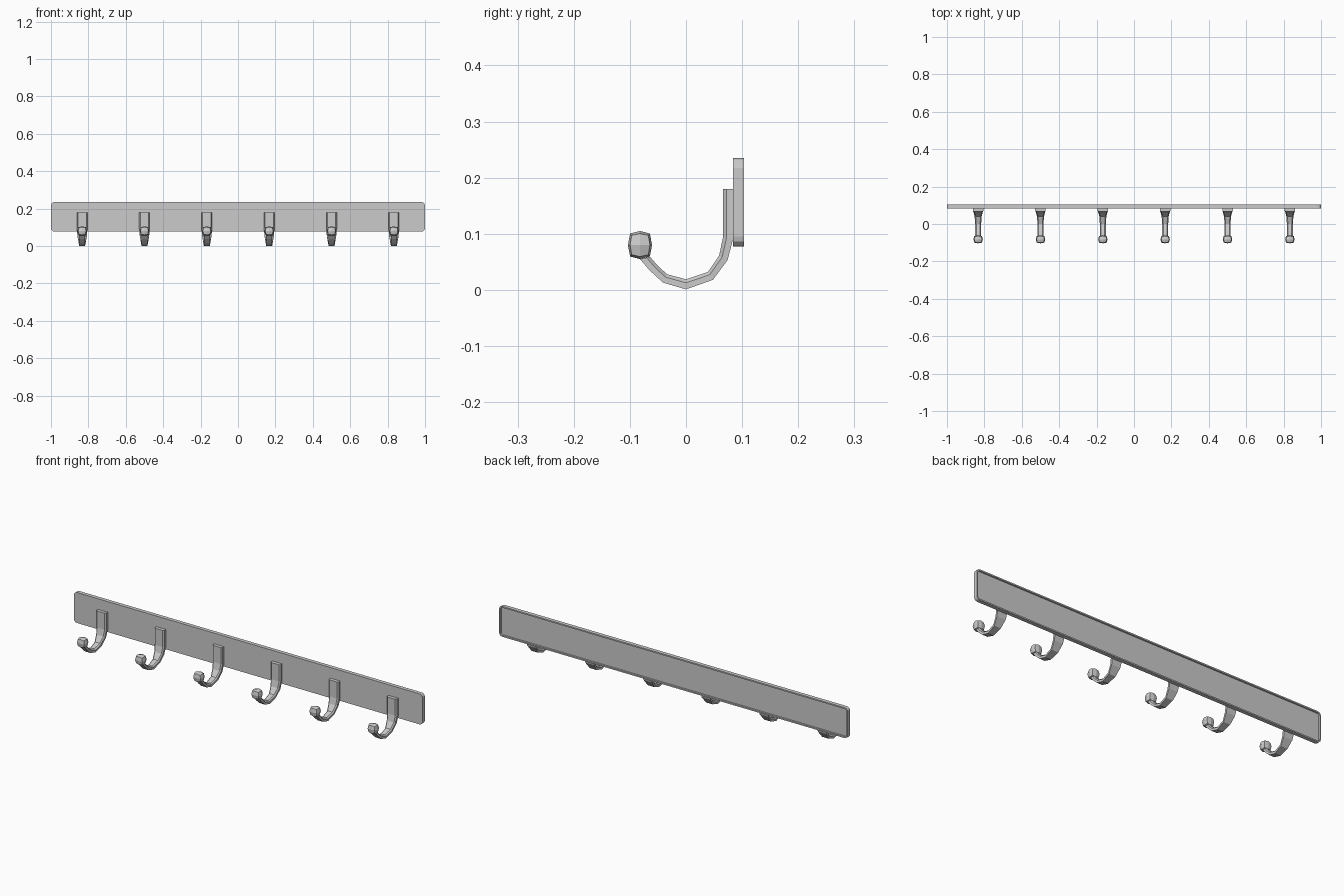
import bpy, bmesh
from mathutils import Vector

if "Cube" in bpy.data.objects:
    bpy.data.objects.remove(bpy.data.objects["Cube"])


def make_object(name, bm):
    bmesh.ops.recalc_face_normals(bm, faces=bm.faces)
    mesh = bpy.data.meshes.new(name)
    bm.to_mesh(mesh)
    bm.free()
    obj = bpy.data.objects.new(name, mesh)
    bpy.context.collection.objects.link(obj)
    return obj


# Wall board: rounded corners and a shallow recess in the back
def build_board():
    bm = bmesh.new()
    bmesh.ops.create_cube(bm, size=1)
    for v in bm.verts:
        v.co = Vector((v.co.x * 2, 0.0935 + v.co.y * 0.02, 0.156 + v.co.z * 0.158))
    corners = [e for e in bm.edges if abs(e.verts[0].co.y - e.verts[1].co.y) > 0.01]
    bmesh.ops.bevel(bm, geom=corners, offset=0.018, segments=3, profile=0.5, affect='EDGES')
    bm.normal_update()
    back = max(bm.faces, key=lambda f: f.normal.y * f.calc_area())
    bmesh.ops.inset_region(bm, faces=[back], thickness=0.007)
    bmesh.ops.inset_region(bm, faces=[back], thickness=0.0005, depth=-0.008)
    return make_object("board", bm)


# Hook stations: inner (y, z), outer (y, z), half width
STATIONS = [
    ((0.066, 0.180), (0.084, 0.180), 0.028),
    ((0.066, 0.094), (0.084, 0.091), 0.028),
    ((0.059, 0.061), (0.074, 0.053), 0.025),
    ((0.039, 0.032), (0.048, 0.018), 0.019),
    ((0.000, 0.019), (0.000, 0.001), 0.016),
    ((-0.034, 0.028), (-0.041, 0.013), 0.016),
    ((-0.052, 0.045), (-0.066, 0.036), 0.016),
    ((-0.064, 0.059), (-0.082, 0.055), 0.016),
]


# Hook arm: chamfered strip lofted through the stations
def build_arm(name, x):
    bm = bmesh.new()
    rings = []
    for inner, outer, w in STATIONS:
        a, b = Vector((x, *inner)), Vector((x, *outer))
        section = [(-w, 1), (w, 1), (w, 0.35), (w - 0.006, 0), (0.006 - w, 0), (-w, 0.35)]
        rings.append([bm.verts.new(a.lerp(b, t) + Vector((dx, 0, 0))) for dx, t in section])
    for r, s in zip(rings, rings[1:]):
        for i in range(6):
            j = (i + 1) % 6
            bm.faces.new((r[i], r[j], s[j], s[i]))
    bm.faces.new(rings[0])
    bm.faces.new(rings[-1])
    return make_object(name, bm)


# Hook tip: faceted knob made from a once-divided cube
def build_knob(name, x):
    bm = bmesh.new()
    bmesh.ops.create_cube(bm, size=2)
    bmesh.ops.subdivide_edges(bm, edges=bm.edges[:], cuts=1, use_grid_fill=True)
    scale = {1: 1.0, 2: 0.82, 3: 0.69}
    for v in bm.verts:
        k = scale[sum(abs(c) > 0.5 for c in v.co)]
        v.co = Vector((x + v.co.x * k * 0.025, -0.082 + v.co.y * k * 0.0215,
                       0.08 + v.co.z * k * 0.025))
    return make_object(name, bm)


build_board()
for n in range(6):
    x = (n - 2.5) / 3
    build_arm(f"hook_arm_{n + 1}", x)
    build_knob(f"hook_knob_{n + 1}", x)
